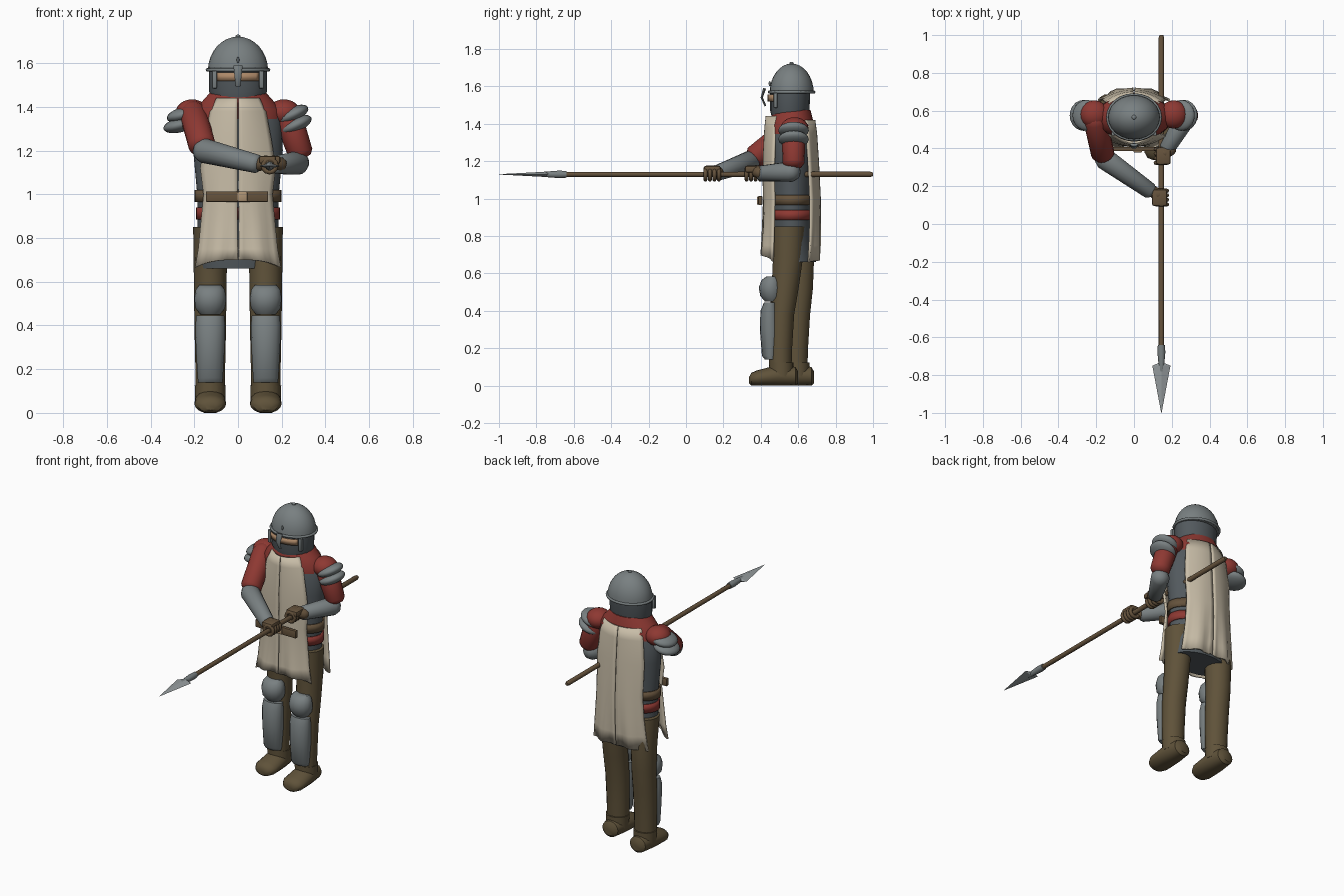
import bpy, bmesh, math
from mathutils import Vector, Matrix

if "Cube" in bpy.data.objects:
    bpy.data.objects.remove(bpy.data.objects["Cube"])

def mat(name, r, g, b):
    m = bpy.data.materials.new(name)
    m.diffuse_color = (r, g, b, 1)
    m.use_nodes = True
    m.node_tree.nodes["Principled BSDF"].inputs["Base Color"].default_value = m.diffuse_color
    return m

STEEL = mat("steel", 0.19, 0.215, 0.22)
MAIL = mat("dark_mail", 0.085, 0.1, 0.11)
CLOTH = mat("cream_cloth", 0.58, 0.51, 0.39)
RED = mat("red_cloth", 0.27, 0.04, 0.032)
BROWN = mat("brown_trousers", 0.115, 0.085, 0.042)
LEATHER = mat("leather", 0.13, 0.085, 0.045)
BRASS = mat("buckle_tan", 0.42, 0.29, 0.17)
SKIN = mat("skin", 0.42, 0.25, 0.14)
BLADE = mat("bright_steel", 0.3, 0.33, 0.34)

def finish(name, bm, m, angle=40):
    bmesh.ops.recalc_face_normals(bm, faces=bm.faces)
    me = bpy.data.meshes.new(name)
    bm.to_mesh(me)
    bm.free()
    ob = bpy.data.objects.new(name, me)
    bpy.context.collection.objects.link(ob)
    me.materials.append(m)
    bpy.ops.object.select_all(action='DESELECT')
    ob.select_set(True)
    bpy.context.view_layer.objects.active = ob
    if angle:
        bpy.ops.object.shade_smooth_by_angle(angle=math.radians(angle))
    return ob

def loft(name, secs, m, n=20, axis=None, floor=False, angle=40):
    """Skin elliptical rings (x, y, z, horizontal radius, other radius) along a path."""
    bm = bmesh.new()
    pts = [Vector(s[:3]) for s in secs]
    rings = []
    for i, s in enumerate(secs):
        t = Vector(axis) if axis else (pts[min(i + 1, len(pts) - 1)] - pts[max(i - 1, 0)]).normalized()
        ref = Vector((0, 1, 0)) if abs(t.z) > 0.9 else Vector((0, 0, 1))
        u = t.cross(ref).normalized()
        v = t.cross(u)
        ring = []
        for k in range(n):
            a = 2 * math.pi * k / n
            p = pts[i] + u * s[3] * math.cos(a) + v * s[4] * math.sin(a)
            if floor:
                p.z = max(p.z, 0)
            ring.append(bm.verts.new(p))
        rings.append(ring)
    for a, b in zip(rings, rings[1:]):
        for k in range(n):
            bm.faces.new((a[k], a[(k + 1) % n], b[(k + 1) % n], b[k]))
    bm.faces.new(rings[0])
    bm.faces.new(rings[-1])
    return finish(name, bm, m, angle)

def limb(name, p, q, r1, r2, m):
    """Tapered tube from p to q with rounded ends."""
    p, q = Vector(p), Vector(q)
    d = (q - p).normalized()
    secs = []
    for off, f in ((-0.8, 0.3), (-0.55, 0.75), (0, 1)):
        secs.append((*(p + d * off * r1), r1 * f, r1 * f))
    for off, f in ((0, 1), (0.35, 0.75), (0.5, 0.3)):
        secs.append((*(q + d * off * r2), r2 * f, r2 * f))
    return loft(name, secs, m, 16)

def ellipsoid(name, c, r, m, tilt=0):
    bm = bmesh.new()
    mtx = Matrix.Translation(c) @ Matrix.Rotation(tilt, 4, 'Y') @ Matrix.Diagonal((*r, 1))
    bmesh.ops.create_uvsphere(bm, u_segments=20, v_segments=12, radius=1, matrix=mtx)
    return finish(name, bm, m)

def box(name, c, s, m, bevel=0.004):
    bm = bmesh.new()
    bmesh.ops.create_cube(bm, size=1, matrix=Matrix.Translation(c) @ Matrix.Diagonal((*s, 1)))
    bmesh.ops.bevel(bm, geom=bm.edges[:], offset=bevel, segments=2, affect='EDGES', profile=0.5)
    return finish(name, bm, m)

def torus(name, c, R, r, m, scale=(1, 1, 1), rot=(0, 0, 0), seg=24):
    bpy.ops.mesh.primitive_torus_add(location=c, rotation=rot, major_radius=R, minor_radius=r,
                                     major_segments=seg, minor_segments=8)
    ob = bpy.context.object
    ob.name = name
    ob.scale = scale
    ob.data.materials.append(m)
    bpy.ops.object.shade_smooth()
    return ob

def band(name, z0, z1, rx, ry, cy, m, a0=0, a1=360, n=32):
    """Thin upright band around the body; angles measured from +x."""
    bm = bmesh.new()
    cols = []
    for k in range(n + 1):
        a = math.radians(a0 + (a1 - a0) * k / n)
        cols.append([bm.verts.new((rx * math.cos(a), cy + ry * math.sin(a), z)) for z in (z0, z1)])
    for a, b in zip(cols, cols[1:]):
        bm.faces.new((a[0], b[0], b[1], a[1]))
    bmesh.ops.remove_doubles(bm, verts=bm.verts, dist=1e-5)
    ob = finish(name, bm, m)
    mod = ob.modifiers.new("thickness", 'SOLIDIFY')
    mod.thickness = 0.008
    return ob

# Body mail, red under-layer and belt
CY = 0.565
loft("mail_coat", [(0, CY + .02, .66, .18, .11), (0, CY, .80, .185, .11), (0, CY, .98, .185, .11),
                   (0, CY, 1.2, .205, .12), (0, CY, 1.35, .20, .118), (0, CY, 1.42, .15, .10)],
     MAIL, 28, (0, 0, 1))
band("red_sash", .885, .94, .193, .128, CY, RED)
band("belt", .965, 1.02, .20, .125, CY, LEATHER)
box("belt_front", (-.005, .397, .99), (.285, .022, .048), LEATHER)
box("belt_buckle", (.02, .386, .99), (.045, .014, .042), BRASS)

# Tabard panels, each split down the middle: rows are (z, half width, y)
def tabard(name, rows, bend, hem):
    for side, label in ((-1, "left"), (1, "right")):
        bm = bmesh.new()
        grid = []
        for i, (z, w, y) in enumerate(rows):
            low = max(0, (1.0 - z) / 0.34)
            row = []
            for k in range(9):
                t = k / 8
                yy = y + bend * (t ** 2) + low * 0.012 * math.sin(t * 9) * (1 if bend > 0 else -1)
                zz = z + (hem * (1 - t ** 3) if i == len(rows) - 1 else 0)
                row.append(bm.verts.new((side * (.003 + (w - .003) * t), yy, zz)))
            grid.append(row)
        for a, b in zip(grid, grid[1:]):
            for k in range(8):
                bm.faces.new((a[k], a[k + 1], b[k + 1], b[k]))
        ob = finish(f"{name}_{label}", bm, CLOTH, 60)
        mod = ob.modifiers.new("thickness", 'SOLIDIFY')
        mod.thickness = 0.012
        mod.offset = 0

tabard("tabard_front", [(1.44, .095, .432), (1.38, .125, .425), (1.25, .15, .418), (1.12, .17, .415),
                        (1.0, .155, .418), (.85, .17, .412), (.75, .18, .407), (.665, .195, .403)], .055, .035)
tabard("tabard_back", [(1.42, .13, .685), (1.35, .15, .695), (1.2, .165, .705), (1.0, .16, .715),
                       (.85, .17, .717), (.75, .18, .715), (.66, .19, .71)], -.05, .01)

# Collar, neck mail, face and helmet
loft("red_collar", [(0, CY, 1.345, .20, .122), (0, CY, 1.39, .195, .12), (0, CY, 1.43, .16, .112),
                    (0, CY, 1.475, .12, .10)], RED, 24, (0, 0, 1))
loft("mail_hood", [(0, .555, 1.43, .115, .095), (0, .555, 1.47, .132, .105), (0, .557, 1.58, .133, .108)],
     MAIL, 20, (0, 0, 1))
band("face", 1.52, 1.557, .137, .112, .557, SKIN, 228, 312, 12)
H = .157
loft("helmet_dome", [(0, CY, 1.565 + H * math.sin(a), .138 * math.cos(a), .118 * math.cos(a))
                     for a in (0, .2, .4, .6, .8, 1.0, 1.2, 1.38, 1.52)], STEEL, 24, (0, 0, 1))
torus("helmet_brim", (0, CY, 1.57), .14, .008, STEEL, (1, .86, 1))
ellipsoid("helmet_stud", (0, CY, 1.724), (.012, .012, .007), STEEL)
ellipsoid("brow_stud", (0, .448, 1.615), (.006, .006, .014), STEEL)
loft("nose_guard", [(0, .425, 1.495, .010, .005), (0, .405, 1.54, .016, .006), (0, .42, 1.59, .021, .008)],
     STEEL, 8)
for s in (-1, 1):
    box("cheek_strip", (s * .108, .478, 1.525), (.022, .02, .08), STEEL)

# Legs: the right one stands a little further forward
for s, dy, side in ((1, 0, "right"), (-1, .085, "left")):
    x = s * .127
    loft(f"{side}_trouser_leg", [(x, .505 + dy, .06, .066, .06), (x, .505 + dy, .2, .068, .064),
                                 (x, .512 + dy, .38, .072, .068), (x, .53 + dy * .9, .52, .074, .074),
                                 (x, .545 + dy * .7, .68, .076, .082), (x * 1.01, .55 + dy * .4, .85, .077, .085)],
         BROWN, 14, (0, 0, 1))
    loft(f"{side}_boot", [(x, .60 + dy, .045, .03, .03), (x, .585 + dy, .05, .055, .05),
                          (x, .51 + dy, .055, .068, .06), (x, .45 + dy, .048, .072, .052),
                          (x, .38 + dy, .04, .072, .042), (x, .35 + dy, .035, .055, .034),
                          (x, .338 + dy, .03, .025, .018)], BROWN, 16, (0, 1, 0), True)
    loft(f"{side}_boot_cuff", [(x, .51 + dy, .05, .069, .066), (x, .51 + dy, .125, .071, .066)], BROWN, 16)
    loft(f"{side}_greave", [(x, .452 + dy, .14, .055, .03), (x, .448 + dy, .16, .058, .042),
                            (x, .45 + dy, .30, .066, .055), (x, .448 + dy, .40, .068, .05),
                            (x, .452 + dy, .445, .064, .035)], STEEL, 16, (0, 0, 1))
    loft(f"{side}_knee_cop", [(x, .462 + dy, .45, .045, .04), (x, .455 + dy, .48, .068, .058),
                              (x, .453 + dy, .525, .073, .064), (x, .456 + dy, .565, .066, .052),
                              (x, .462 + dy, .585, .05, .03)], STEEL, 16, (0, 0, 1))

# Shoulders: red cap and two overlapping steel plates
for s, tilt, side in ((1, -.45, "right"), (-1, -.25, "left")):
    ellipsoid(f"{side}_shoulder_cap", (s * .21, .58, 1.375), (.075, .075, .06), RED)
    for i, (px, pz) in enumerate(((.25, 1.365), (.265, 1.318))):
        ellipsoid(f"{side}_shoulder_plate_{i}", (s * px, .575, pz), (.078, .082, .034), STEEL, tilt)

# Arms
limb("left_sleeve", (-.205, .55, 1.37), (-.165, .37, 1.225), .063, .062, RED)
limb("left_forearm", (-.155, .345, 1.2), (.085, .175, 1.14), .057, .043, STEEL)
limb("right_sleeve", (.235, .575, 1.34), (.285, .575, 1.19), .064, .058, RED)
limb("right_forearm", (.275, .565, 1.145), (.175, .40, 1.135), .055, .042, STEEL)

# Gloved hands wrapped round the shaft
SX, SZ = .145, 1.13
for y, side, sx in ((.14, "left", -1), (.36, "right", 1)):
    box(f"{side}_palm", (SX + sx * .01, y, SZ + .028), (.078, .088, .036), LEATHER, .01)
    limb(f"{side}_wrist", (SX + sx * .05, y + .035, SZ + .008), (SX + sx * .01, y + .01, SZ + .02), .032, .03, LEATHER)
    for k in range(4):
        torus(f"{side}_finger_{k}", (SX, y - .036 + .024 * k, SZ + .002), .03, .011, LEATHER,
              rot=(math.pi / 2, 0, 0), seg=12)

# Spear
loft("spear_shaft", [(SX, -.66, SZ, .014, .014), (SX, .985, SZ, .015, .015), (SX, 1.0, SZ, .010, .010)],
     LEATHER, 10)
loft("spear_socket", [(SX, -.64, SZ, .019, .019), (SX, -.68, SZ, .021, .021), (SX, -.78, SZ, .012, .013)],
     STEEL, 10)
loft("spear_blade", [(SX, -.735, SZ, .012, .010), (SX, -.75, SZ, .048, .014), (SX, -1.0, SZ, .001, .001)],
     BLADE, 4, (0, 1, 0), angle=0)
